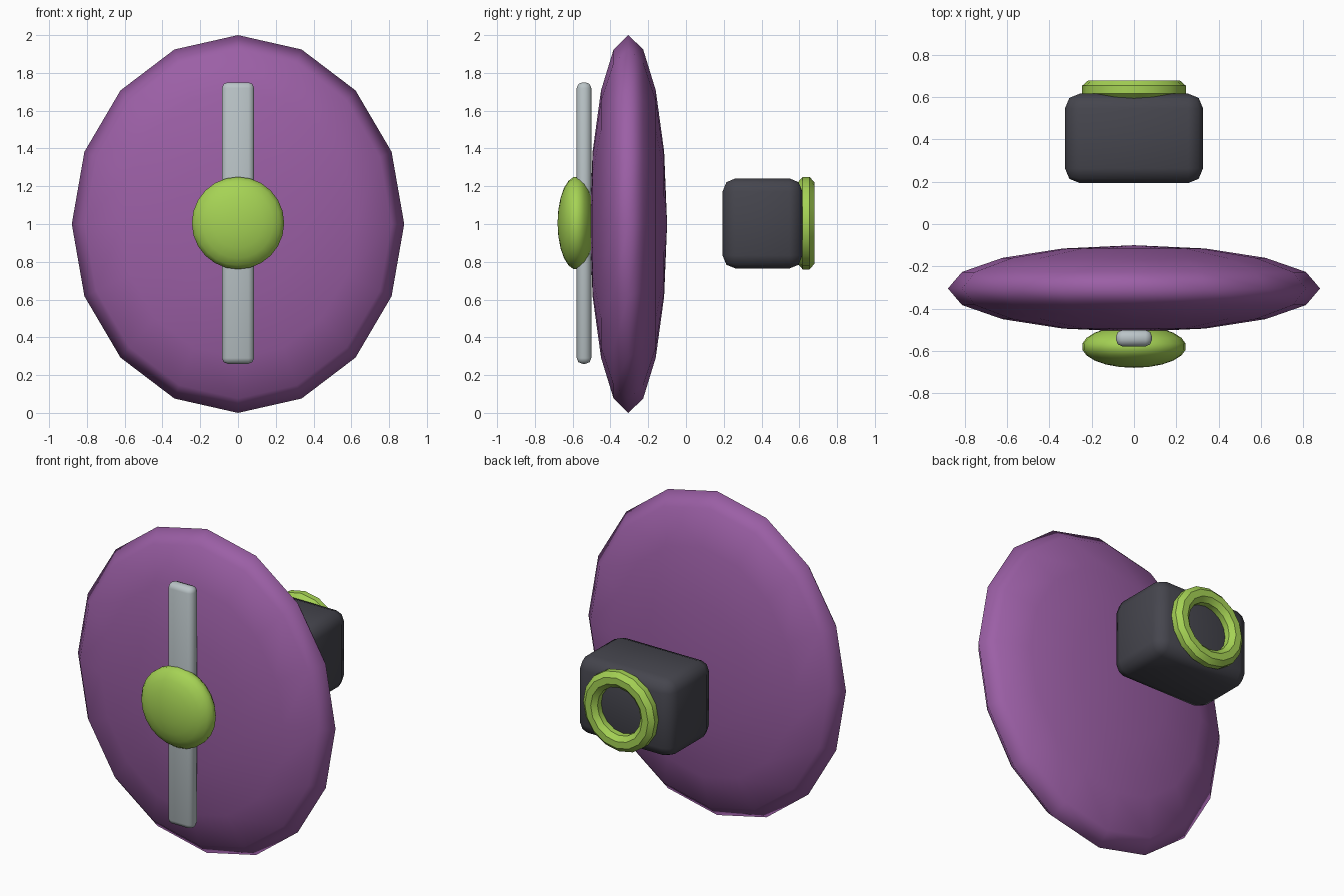
import bpy
import math

if "Cube" in bpy.data.objects:
    bpy.data.objects.remove(bpy.data.objects["Cube"])


def material(name, rgb):
    m = bpy.data.materials.new(name)
    m.diffuse_color = (*rgb, 1)
    m.use_nodes = True
    m.node_tree.nodes["Principled BSDF"].inputs["Base Color"].default_value = m.diffuse_color
    return m


PURPLE = material("purple", (0.33, 0.115, 0.38))
GREEN = material("lime green", (0.38, 0.65, 0.09))
GREY = material("light grey", (0.49, 0.55, 0.57))
DARK = material("dark grey", (0.06, 0.06, 0.075))


def finish(name, mat):
    ob = bpy.context.object
    ob.name = ob.data.name = name
    ob.data.materials.append(mat)
    bpy.ops.object.transform_apply(location=False, rotation=True, scale=True)
    return ob


def lens(name, y, z, radii, segments, rings, mat):
    # flattened sphere with its poles facing front and back
    bpy.ops.mesh.primitive_uv_sphere_add(segments=segments, ring_count=rings, radius=1,
                                         location=(0, y, z), rotation=(math.pi / 2, 0, 0))
    bpy.context.object.scale = (radii[0], radii[2], radii[1])
    finish(name, mat)
    bpy.ops.object.shade_smooth()


def rounded_box(name, y, z, size, bevel, mat):
    bpy.ops.mesh.primitive_cube_add(size=1, location=(0, y, z))
    bpy.context.object.scale = size
    ob = finish(name, mat)
    mod = ob.modifiers.new("round_edges", 'BEVEL')
    mod.width = bevel
    mod.segments = 2
    bpy.ops.object.modifier_apply(modifier=mod.name)
    bpy.ops.object.shade_smooth_by_angle(angle=math.radians(50))


def ring(name, y, z, major, minor_r, minor_y, mat, segments=16, sides=8):
    # octagonal tube, flat side outwards, swept around the y axis
    verts, faces = [], []
    for i in range(segments):
        a = 2 * math.pi * i / segments
        for j in range(sides):
            b = 2 * math.pi * (j + 0.5) / sides
            r = major + minor_r * math.cos(b)
            verts.append((r * math.sin(a), minor_y * math.sin(b), r * math.cos(a)))
            k, l = (i + 1) % segments, (j + 1) % sides
            faces.append((i * sides + j, i * sides + l, k * sides + l, k * sides + j))
    me = bpy.data.meshes.new(name)
    me.from_pydata(verts, [], faces)
    ob = bpy.data.objects.new(name, me)
    ob.location = (0, y, z)
    bpy.context.collection.objects.link(ob)
    bpy.ops.object.select_all(action='DESELECT')
    bpy.context.view_layer.objects.active = ob
    ob.select_set(True)
    finish(name, mat)
    bpy.ops.object.mode_set(mode='EDIT')
    bpy.ops.mesh.select_all(action='SELECT')
    bpy.ops.mesh.normals_make_consistent(inside=False)
    bpy.ops.object.mode_set(mode='OBJECT')
    bpy.ops.object.shade_smooth_by_angle(angle=math.radians(30))


# large oval shield, its front bar and centre dome
lens("shield_disc", -0.305, 1.0, (0.88, 0.205, 1.0), 16, 8, PURPLE)
rounded_box("front_bar", -0.54, 1.005, (0.17, 0.077, 1.49), 0.03, GREY)
lens("centre_dome", -0.58, 1.005, (0.247, 0.1, 0.247), 24, 11, GREEN)

# separate block behind, with a ring on its back
rounded_box("rear_block", 0.405, 1.003, (0.653, 0.423, 0.478), 0.07, DARK)
ring("rear_ring", 0.636, 1.005, 0.196, 0.053, 0.047, GREEN)
